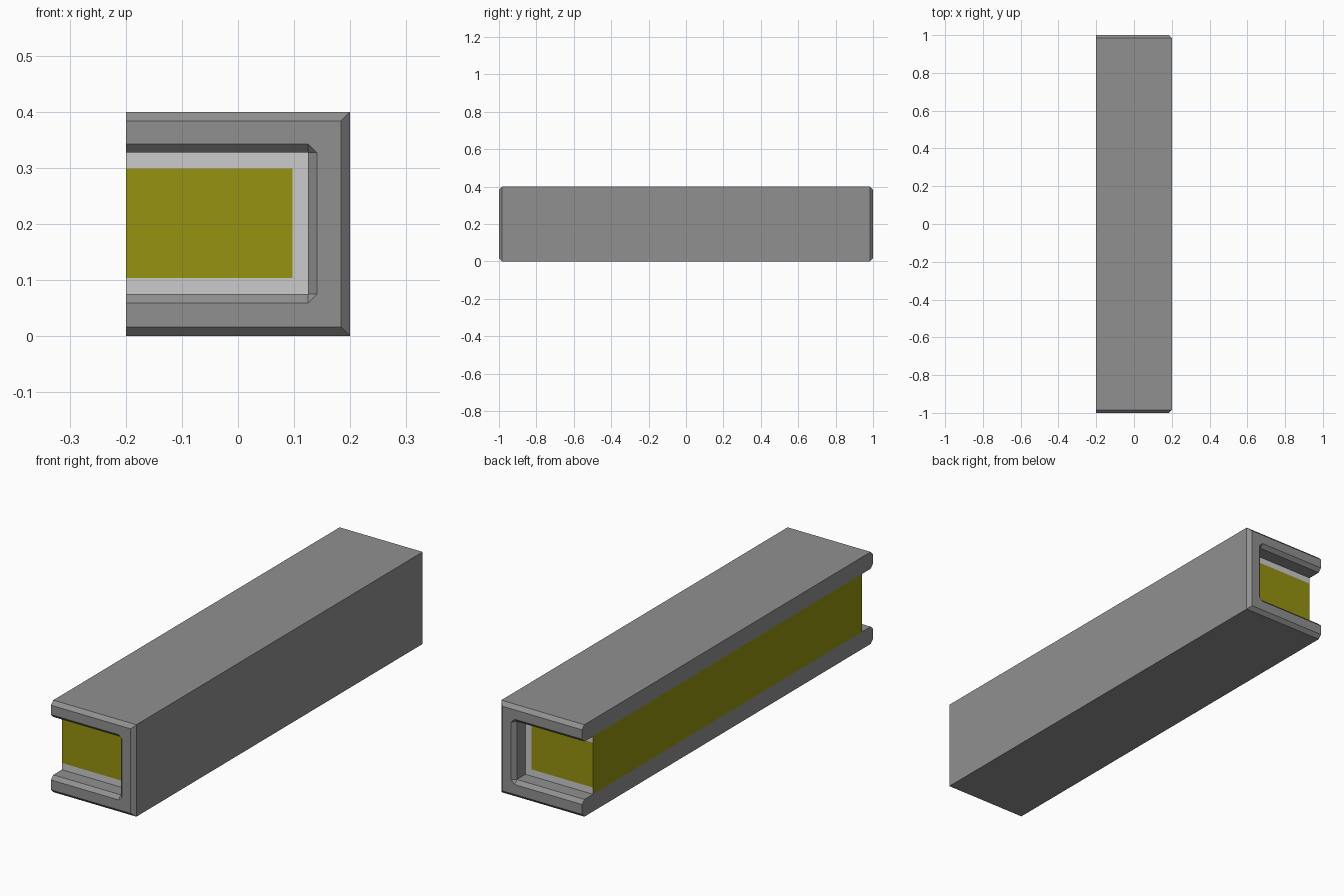
import bpy, bmesh
from mathutils import Matrix, Vector

if "Cube" in bpy.data.objects:
    bpy.data.objects.remove(bpy.data.objects["Cube"])

LEFT, RIGHT, TOP, C = -0.2, 0.2, 0.4, 0.016      # C = chamfer size
IN_R, IN_LO, IN_HI = 0.125, 0.075, 0.327         # channel limits
CORE_Y = 0.925


def material(name, rgb):
    m = bpy.data.materials.new(name)
    m.diffuse_color = (*rgb, 1)
    m.use_nodes = True
    m.node_tree.nodes["Principled BSDF"].inputs["Base Color"].default_value = m.diffuse_color
    return m


def finish(name, bm, mats=()):
    bmesh.ops.remove_doubles(bm, verts=bm.verts, dist=1e-5)
    bmesh.ops.recalc_face_normals(bm, faces=bm.faces)
    me = bpy.data.meshes.new(name)
    bm.to_mesh(me)
    bm.free()
    for m in mats:
        me.materials.append(m)
    ob = bpy.data.objects.new(name, me)
    bpy.context.collection.objects.link(ob)
    return ob


def channel_ring(bm, y, c):
    """C-shaped section, outer edge shrunk and inner edge widened by c."""
    pts = [(LEFT, c), (RIGHT - c, c), (RIGHT - c, TOP - c), (LEFT, TOP - c),
           (LEFT, IN_HI + c), (IN_R, IN_HI + c), (IN_R + c, IN_HI),
           (IN_R + c, IN_LO), (IN_R, IN_LO - c), (LEFT, IN_LO - c)]
    return [bm.verts.new((x, y, z)) for x, z in pts]


# Beam housing: chamfered channel, open on the left side
bm = bmesh.new()
rings = [channel_ring(bm, y, c) for y, c in
         ((-1, C), (-1 + C, 0), (1 - C, 0), (1, C))]
for a, b in zip(rings, rings[1:]):
    for i in range(10):
        j = (i + 1) % 10
        bm.faces.new((a[i], a[j], b[j], b[i]))
bm.faces.new(rings[0])
bm.faces.new(rings[-1])
finish("beam_housing", bm, [material("dark_grey", (0.28, 0.28, 0.28))])

# Yellow core with a light border on its recessed ends
bm = bmesh.new()
size = Vector((IN_R - LEFT, 2 * CORE_Y, IN_HI - IN_LO))
mid = Vector(((IN_R + LEFT) / 2, 0, (IN_HI + IN_LO) / 2))
bmesh.ops.create_cube(bm, size=1, matrix=Matrix.Translation(mid) @ Matrix.Diagonal((*size, 1)))
for co, no in (((0.097, 0, 0), (1, 0, 0)), ((0, 0, 0.104), (0, 0, 1)), ((0, 0, 0.299), (0, 0, 1))):
    bmesh.ops.bisect_plane(bm, geom=bm.verts[:] + bm.edges[:] + bm.faces[:],
                           plane_co=co, plane_no=no)
for f in bm.faces:
    p = f.calc_center_median()
    on_end = abs(p.y) > CORE_Y - 0.01
    f.material_index = int(on_end and not (p.x < 0.097 and 0.104 < p.z < 0.299))
finish("light_core", bm, (material("yellow", (0.3, 0.29, 0.005)),
                          material("light_grey", (0.8, 0.8, 0.8))))
